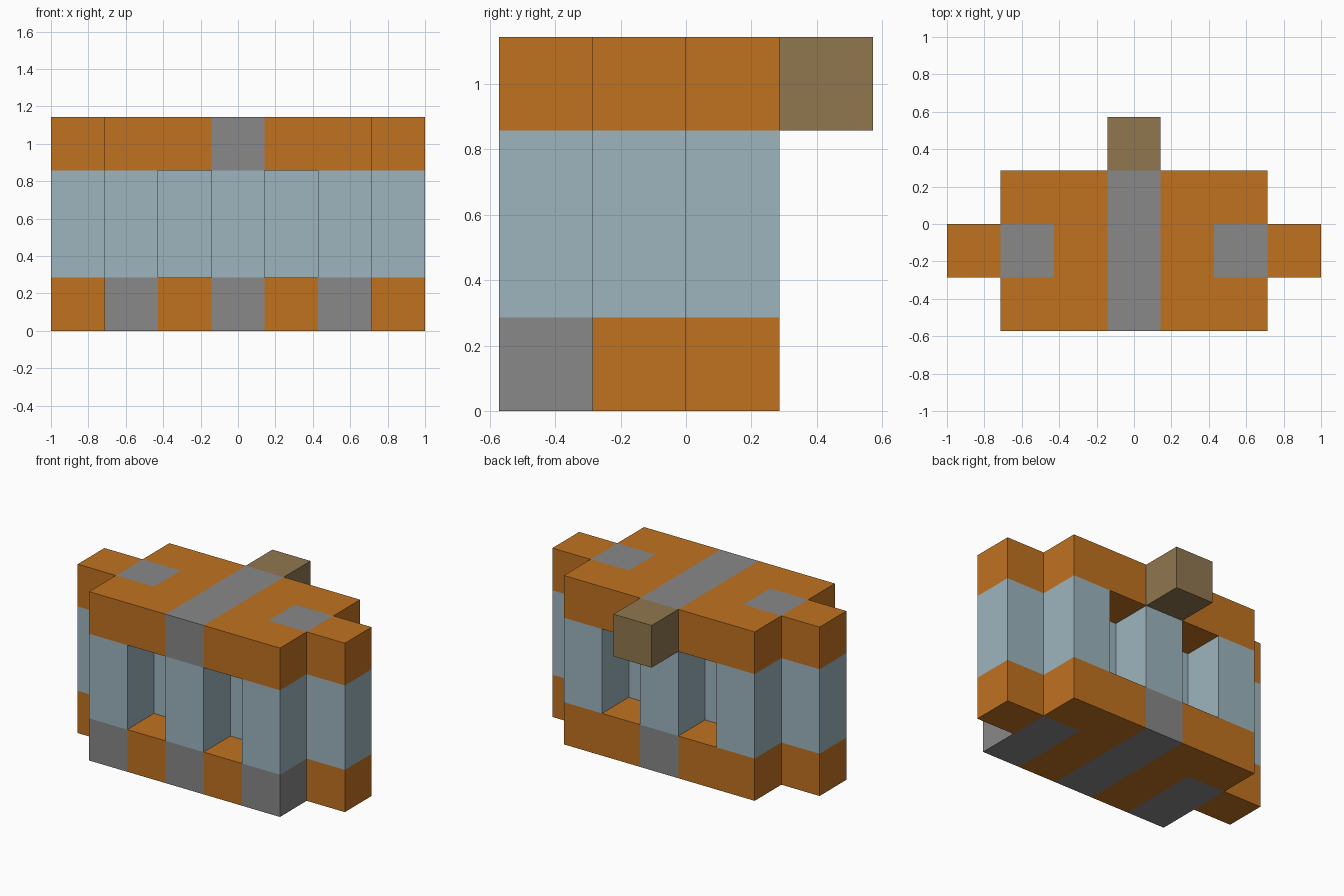
import bpy
import bmesh
from mathutils import Vector

if "Cube" in bpy.data.objects:
    bpy.data.objects.remove(bpy.data.objects["Cube"], do_unlink=True)

UNIT = 2 / 7                      # edge of one block
ORIGIN = Vector((0, -2, 0))       # front row of blocks starts here


def material(name, rgb):
    linear = [((c / 255 + 0.055) / 1.055) ** 2.4 for c in rgb] + [1]
    mat = bpy.data.materials.new(name)
    mat.use_nodes = True
    mat.diffuse_color = linear
    mat.node_tree.nodes["Principled BSDF"].inputs["Base Color"].default_value = linear
    return mat


orange = material("orange", (192, 114, 33))
grey = material("grey", (136, 136, 136))
blue = material("pale blue", (157, 181, 191))
tan = material("tan", (144, 119, 79))


def block(name, mat, column, rows, layers):
    """Box one column wide; rows run front to back, layers run upwards."""
    low = Vector((column - 0.5, rows[0], layers[0]))
    high = Vector((column + 0.5, rows[1], layers[1]))
    bm = bmesh.new()
    bmesh.ops.create_cube(bm, size=1)
    for v in bm.verts:
        share = v.co + Vector((0.5, 0.5, 0.5))
        v.co = (low + (high - low) * share + ORIGIN) * UNIT
    mesh = bpy.data.meshes.new(name)
    bm.to_mesh(mesh)
    bm.free()
    mesh.materials.append(mat)
    bpy.context.collection.objects.link(bpy.data.objects.new(name, mesh))


def pair(name, mat, column, rows, layers):
    block("left_" + name, mat, column, rows, layers)
    block("right_" + name, mat, -column, rows, layers)


BASE, MIDDLE, ROOF = (0, 1), (1, 3), (3, 4)
FULL, CORE = (0, 3), (1, 2)

# Central spine and rear knob
block("base_stripe", grey, 0, FULL, BASE)
block("centre_pillar", blue, 0, FULL, MIDDLE)
block("roof_stripe", grey, 0, FULL, ROOF)
block("rear_knob", tan, 0, (3, 4), ROOF)

# Recessed bays, with a thin wall between front and back openings
pair("bay_floor", orange, 1, FULL, BASE)
pair("bay_wall", blue, 1, CORE, MIDDLE)
pair("bay_roof", orange, 1, FULL, ROOF)

# Outer pillars
pair("pillar_foot", grey, 2, (0, 2), BASE)
pair("pillar_rear_foot", orange, 2, (2, 3), BASE)
pair("pillar", blue, 2, FULL, MIDDLE)
pair("pillar_front_roof", orange, 2, (0, 1), ROOF)
pair("pillar_roof_patch", grey, 2, CORE, ROOF)
pair("pillar_rear_roof", orange, 2, (2, 3), ROOF)

# Side wings
pair("wing_base", orange, 3, CORE, BASE)
pair("wing_middle", blue, 3, CORE, MIDDLE)
pair("wing_roof", orange, 3, CORE, ROOF)
